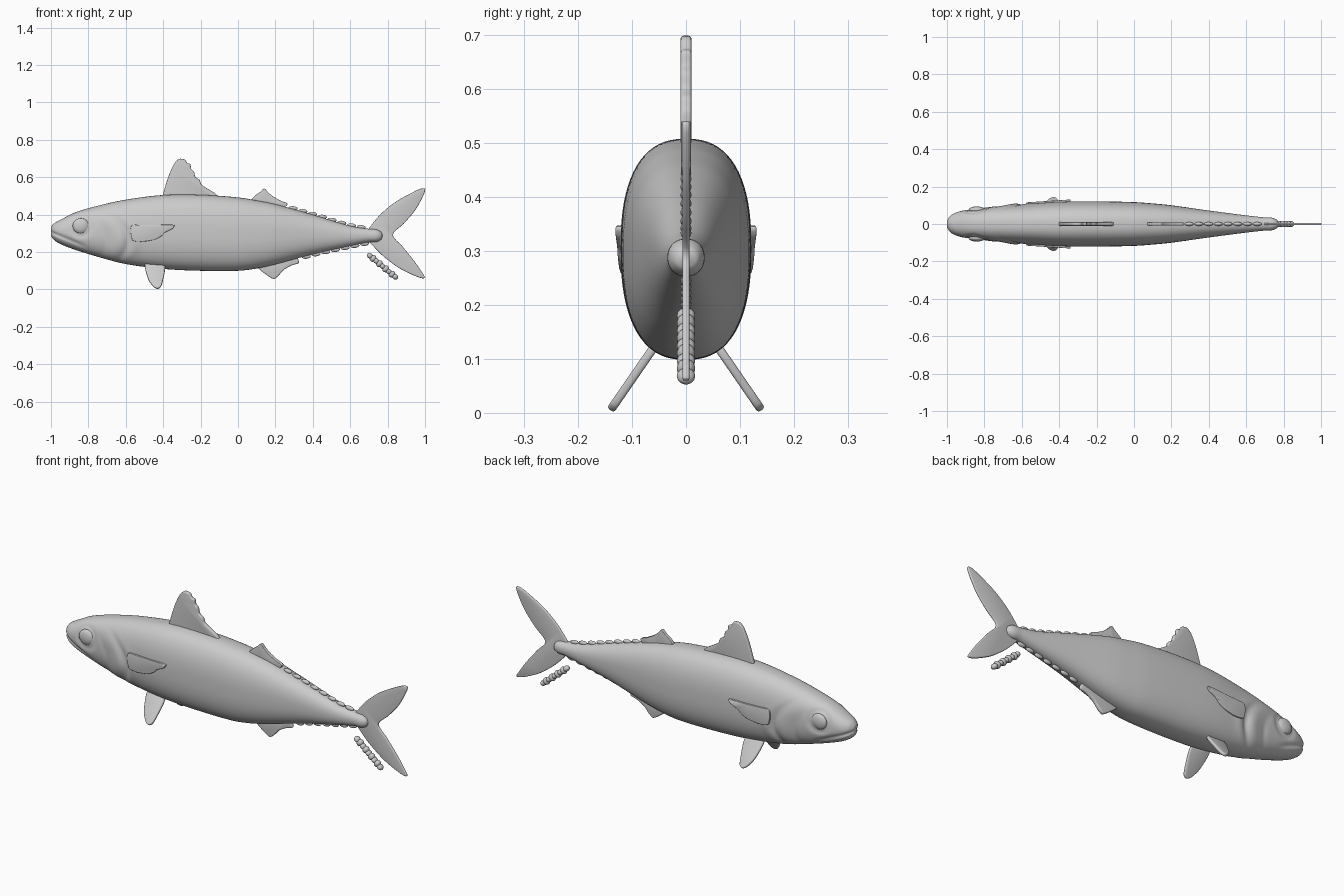
import bpy, bmesh, math
from mathutils import Vector

if "Cube" in bpy.data.objects:
    bpy.data.objects.remove(bpy.data.objects["Cube"])


def finish(name, bm, angle=40, mods=()):
    bmesh.ops.recalc_face_normals(bm, faces=bm.faces)
    me = bpy.data.meshes.new(name)
    bm.to_mesh(me)
    bm.free()
    ob = bpy.data.objects.new(name, me)
    bpy.context.collection.objects.link(ob)
    for kind, props in mods:
        m = ob.modifiers.new(kind.title(), kind)
        for k, v in props.items():
            setattr(m, k, v)
    bpy.ops.object.select_all(action='DESELECT')
    ob.select_set(True)
    bpy.context.view_layer.objects.active = ob
    bpy.ops.object.shade_smooth_by_angle(angle=math.radians(angle))
    return ob


# Body stations: x, top z, bottom z, half width
S = [(-1.0, .335, .285, .02), (-.985, .352, .266, .042), (-.95, .372, .243, .062),
     (-.87, .412, .212, .08), (-.74, .45, .172, .094), (-.6, .48, .136, .105),
     (-.4, .505, .11, .119), (-.2, .506, .1, .121), (0, .492, .1, .117),
     (.1, .476, .112, .11), (.2, .456, .134, .1), (.4, .4, .188, .072),
     (.6, .34, .232, .046), (.7, .324, .252, .035), (.74, .321, .254, .033),
     (.765, .308, .266, .022), (.772, .296, .279, .008)]


def station(x):
    """Smooth interpolation through the body stations."""
    i = max(j for j in range(len(S) - 1) if S[j][0] <= x)
    a, b = S[i], S[i + 1]
    p, q = S[max(i - 1, 0)], S[min(i + 2, len(S) - 1)]
    h = b[0] - a[0]
    t = (x - a[0]) / h
    out = []
    for k in (1, 2, 3):
        m0 = (b[k] - p[k]) / (b[0] - p[0]) * h
        m1 = (q[k] - a[k]) / (q[0] - a[0]) * h
        out.append((2*t**3 - 3*t*t + 1) * a[k] + (t**3 - 2*t*t + t) * m0
                   + (3*t*t - 2*t**3) * b[k] + (t**3 - t*t) * m1)
    return out


def bump(d, w):
    return math.exp(-(d / w) ** 2)


def relief(x, z):
    """Gill cover edge, eye socket and mouth crease."""
    fade = bump(z - .25, .12)
    d = x + .605 + 4.5 * (z - .26) ** 2
    o = fade * (.008 * bump(d + .03, .035) - .01 * bump(d - .018, .016)
                + .004 * bump(d - .06, .025))
    o -= .004 * fade * bump(d + .1, .015)
    o -= .007 * bump(math.hypot(x + .84, z - .34) - .052, .012)
    if x < -.8:
        o -= .008 * bump(z - (.302 - .42 * (x + .99)), .009) * min(1, (-.8 - x) / .06)
    return o


bm = bmesh.new()
xs = [-1 + .03 * (i / 10) ** 1.5 for i in range(10)]
xs += [-.97 + .0115 * i for i in range(148)]
xs += [.735 + .037 * math.sin(i / 10 * math.pi / 2) for i in range(10)] + [.772 - 1e-6]
N, rings = 72, []
for x in xs:
    top, bot, w = station(x)
    ring = []
    for i in range(N):
        a = 2 * math.pi * i / N
        c, s = math.cos(a), math.sin(a)
        e = 2 / (2.0 + .45 * min(1, w / .1))
        z = (top + bot) / 2 + (top - bot) / 2 * math.copysign(abs(s) ** e, s)
        y = math.copysign(w * abs(c) ** e, c) + c * relief(x, z)
        ring.append(bm.verts.new((x, y, z)))
    rings.append(ring)
for r, q in zip(rings, rings[1:]):
    for i in range(N):
        bm.faces.new((r[i], r[(i+1) % N], q[(i+1) % N], q[i]))
bm.faces.new(rings[0])
bm.faces.new(rings[-1])
finish("body", bm, 60)


def blob(bm, loc, size, tilt=0):
    vs = bmesh.ops.create_uvsphere(bm, u_segments=20, v_segments=12, radius=1)['verts']
    for v in vs:
        x, y, z = v.co.x * size[0], v.co.y * size[1], v.co.z * size[2]
        c, s = math.cos(tilt), math.sin(tilt)
        v.co = Vector(loc) + Vector((x*c - z*s, y, x*s + z*c))


def fin(name, pts, thick, y_at=lambda x, z: 0, steps=4):
    """Thin rounded plate from a smoothed x,z outline."""
    bm, n, vs = bmesh.new(), len(pts), []
    for i in range(n):
        p0, p1, p2, p3 = (Vector(pts[(i + k) % n]) for k in (-1, 0, 1, 2))
        L = (p2 - p1).length
        m1 = (p2 - p0).normalized() * L * .7
        m2 = (p3 - p1).normalized() * L * .7
        for k in range(steps):
            t = k / steps
            p = ((2*t**3 - 3*t*t + 1) * p1 + (t**3 - 2*t*t + t) * m1
                 + (3*t*t - 2*t**3) * p2 + (t**3 - t*t) * m2)
            vs.append(bm.verts.new((p.x, y_at(p.x, p.y), p.y)))
    bm.faces.new(vs)
    finish(name, bm, 50, [
        ('SOLIDIFY', dict(thickness=thick, offset=0)),
        ('BEVEL', dict(width=thick * .35, segments=3, limit_method='ANGLE',
                       angle_limit=math.radians(60)))])


# Fins on the centre line
fin("first_dorsal_fin", [(-.4, .49), (-.395, .53), (-.37, .61), (-.34, .675), (-.315, .698),
    (-.285, .695), (-.27, .675), (-.255, .67), (-.25, .645), (-.235, .63), (-.228, .602),
    (-.205, .585), (-.195, .56), (-.165, .54), (-.12, .512), (-.1, .48), (-.25, .46)], .02)
fin("second_dorsal_fin", [(.07, .47), (.085, .496), (.12, .523), (.14, .54), (.16, .52),
    (.19, .496), (.23, .474), (.265, .458), (.25, .435), (.27, .41), (.15, .43)], .018)
fin("anal_fin", [(.09, .14), (.12, .103), (.15, .08), (.19, .056), (.215, .072),
    (.245, .105), (.29, .13), (.325, .142), (.318, .168), (.3, .19), (.2, .17)], .018)
fin("tail_fin", [(.68, .29), (.71, .34), (.76, .4), (.83, .46), (.91, .507), (.998, .541),
    (.985, .49), (.945, .42), (.885, .35), (.828, .292), (.875, .235), (.94, .155),
    (.985, .09), (.998, .06), (.94, .075), (.86, .115), (.78, .175), (.72, .235)], .013)

# Paired fins
for side, sg in (("left", -1), ("right", 1)):
    fin(side + "_pelvic_fin", [(-.49, .15), (-.498, .125), (-.49, .085), (-.475, .045),
        (-.45, .014), (-.43, .005), (-.412, .015), (-.4, .055), (-.39, .11), (-.4, .15)],
        .016, lambda x, z: sg * (.14 - .69 * (z - .005)))
    fin(side + "_pectoral_fin", [(-.57, .34), (-.52, .345), (-.44, .345), (-.34, .345),
        (-.35, .325), (-.39, .305), (-.41, .285), (-.45, .265), (-.52, .255), (-.565, .265)],
        .02, lambda x, z: sg * (.106 + .065 * (x + .57)))
    bm = bmesh.new()
    blob(bm, (-.84, sg * .076, .34), (.044, .018, .041))
    finish(side + "_eye", bm, 180)

# Rows of finlets behind the second dorsal and anal fins
bm = bmesh.new()
for i in range(8):
    x = .295 + .052 * i
    blob(bm, (x, 0, station(x)[0] + .004), (.024, .01, .011), -.1)
for i in range(7):
    x = .365 + .052 * i
    blob(bm, (x, 0, station(x)[1] - .004), (.024, .01, .011), .1)
finish("finlets", bm, 180)

# Loose strip of small lumps below the tail
bm = bmesh.new()
for i in range(9):
    t = i / 8
    blob(bm, (.705 + .135 * t, 0, .18 - .112 * t), (.017, .017, .014 + .005 * (i % 2)), -.7)
finish("loose_finlet_strip", bm, 180)
